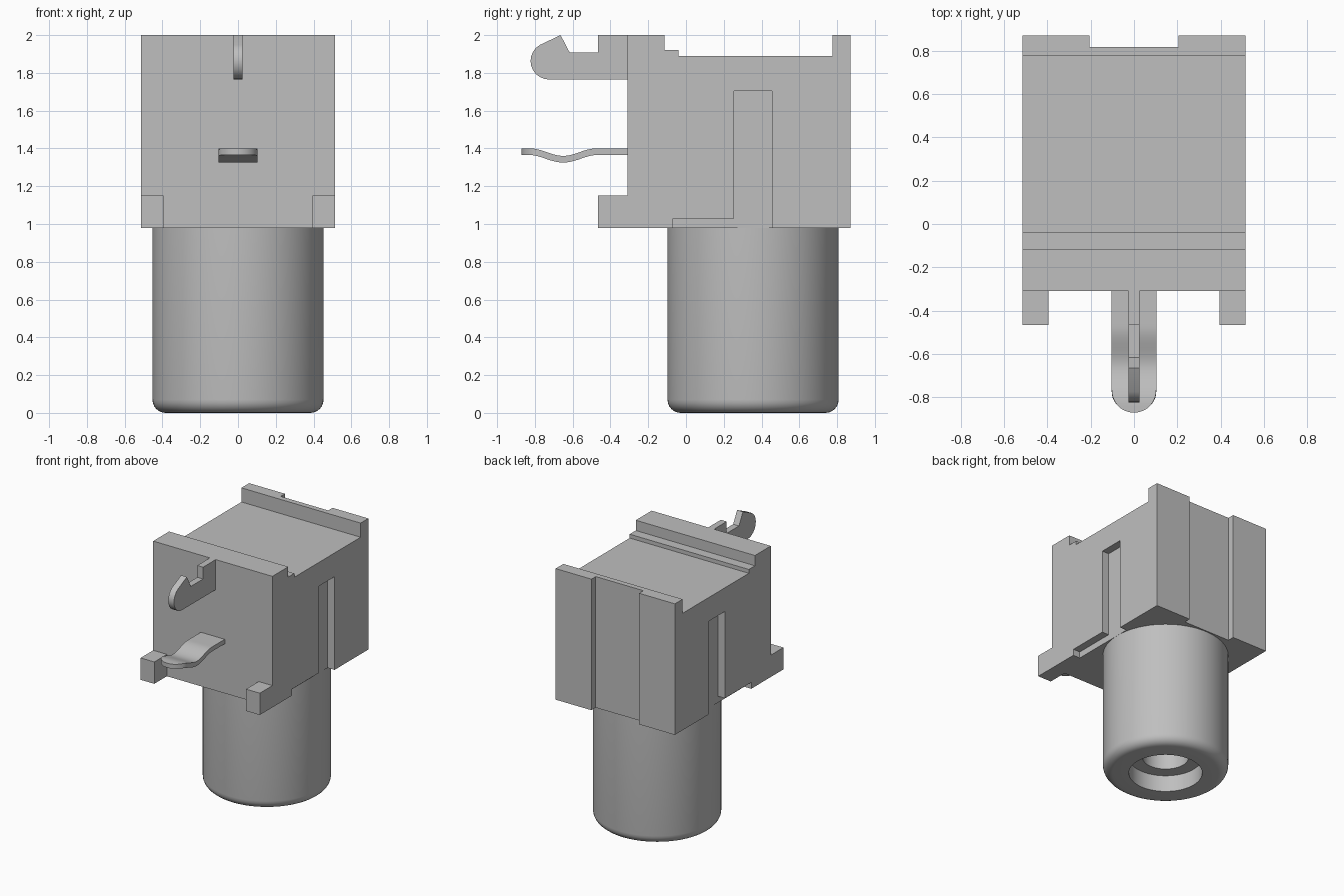
import bpy, bmesh, math

cube = bpy.data.objects.get("Cube")
if cube:
    bpy.data.objects.remove(cube, do_unlink=True)

grey = bpy.data.materials.new("light_grey")
grey.use_nodes = True
GREY = (0.52, 0.52, 0.52, 1)
grey.diffuse_color = GREY
grey.node_tree.nodes["Principled BSDF"].inputs["Base Color"].default_value = GREY


def finish(name, bm, smooth=False):
    bmesh.ops.recalc_face_normals(bm, faces=bm.faces)
    mesh = bpy.data.meshes.new(name)
    bm.to_mesh(mesh)
    bm.free()
    mesh.materials.append(grey)
    obj = bpy.data.objects.new(name, mesh)
    bpy.context.collection.objects.link(obj)
    bpy.ops.object.select_all(action="DESELECT")
    obj.select_set(True)
    bpy.context.view_layer.objects.active = obj
    if smooth:
        bpy.ops.object.shade_smooth_by_angle(angle=math.radians(35))
    return obj


def extrude_side(name, profile, x0, x1, smooth=False):
    """Extrude a (y, z) outline from x0 to x1."""
    bm = bmesh.new()
    face = bm.faces.new([bm.verts.new((x0, y, z)) for y, z in profile])
    ext = bmesh.ops.extrude_face_region(bm, geom=[face])["geom"]
    moved = [v for v in ext if isinstance(v, bmesh.types.BMVert)]
    bmesh.ops.translate(bm, verts=moved, vec=(x1 - x0, 0, 0))
    return finish(name, bm, smooth)


def rect(y0, y1, z0, z1):
    return [(y0, z0), (y1, z0), (y1, z1), (y0, z1)]


def cut(target, cutter):
    cutter.hide_render = True
    mod = target.modifiers.new("cut", "BOOLEAN")
    mod.operation = "DIFFERENCE"
    mod.solver = "EXACT"
    mod.object = cutter
    bpy.ops.object.select_all(action="DESELECT")
    target.select_set(True)
    bpy.context.view_layer.objects.active = target
    bpy.ops.object.modifier_apply(modifier=mod.name)
    bpy.data.objects.remove(cutter, do_unlink=True)


HALF, FRONT, BACK, BASE = 0.513, -0.31, 0.87, 0.98
SLOT_X = 0.453

# Housing block with stepped top
housing = extrude_side("housing", [
    (FRONT, BASE), (BACK, BASE), (BACK, 2), (0.775, 2), (0.775, 1.89),
    (-0.04, 1.89), (-0.04, 1.92), (-0.115, 1.92), (-0.115, 2), (FRONT, 2)],
    -HALF, HALF)

# Rear channel
cut(housing, extrude_side("channel_cutter", rect(0.817, 1, 0.8, 2.2), -0.205, 0.205))

# Side slots, each with a shallow ledge along the bottom edge
slot = [(-0.07, 0.8), (0.455, 0.8), (0.455, 1.705), (0.255, 1.705),
        (0.255, 1.03), (-0.07, 1.03)]
for side in (-1, 1):
    cut(housing, extrude_side("slot_cutter", slot, side * SLOT_X, side * 0.7))

# Front feet
for side, label in ((1, "left"), (-1, "right")):
    extrude_side(label + "_foot", rect(-0.465, FRONT, BASE, 1.15),
                 side * 0.395, side * HALF)

# Round socket barrel with a stepped bore, turned around its axis
R, FILLET = 0.453, 0.07
outline = [(0, 0.7), (0.167, 0.7), (0.167, 0.13), (0.265, 0.13), (0.265, 0)]
for i in range(7):
    a = math.pi / 2 * i / 6
    outline.append((R - FILLET + FILLET * math.sin(a), FILLET - FILLET * math.cos(a)))
outline += [(R, 1.0), (0, 1.0)]
bm = bmesh.new()
verts = [bm.verts.new((r, 0, z)) for r, z in outline]
edges = [bm.edges.new(pair) for pair in zip(verts, verts[1:])]
bmesh.ops.spin(bm, geom=verts + edges, cent=(0, 0, 0), axis=(0, 0, 1),
               angle=math.tau, steps=72, use_duplicate=False)
bmesh.ops.remove_doubles(bm, verts=bm.verts, dist=0.0005)
bmesh.ops.translate(bm, verts=bm.verts, vec=(0, 0.355, 0))
finish("socket_barrel", bm, smooth=True)

# Upper hooked terminal with a rounded nose
hook = [(FRONT, 1.765)]
for i in range(11):
    a = math.radians(-90 - 150 * i / 10)
    hook.append((-0.725 + 0.098 * math.cos(a), 1.863 + 0.098 * math.sin(a)))
hook += [(-0.664, 2), (-0.616, 1.908), (-0.465, 1.908), (-0.465, 2), (FRONT, 2)]
extrude_side("hook_terminal", hook, -0.025, 0.025, smooth=True)

# Lower contact tongue: wavy strip with a round tip
W, TIP = 0.103, -0.87
stations = [FRONT] + [-0.46 - 0.305 * i / 20 for i in range(21)]
stations += [TIP + W - W * math.sin(math.pi / 2 * i / 10) for i in range(1, 10)]
stations.append(TIP + 0.0003)
bm = bmesh.new()
rows = []
for y in stations:
    wave = max(-1, min(1, (y + 0.65) / 0.18))
    z = 1.383 - 0.02 * (1 + math.cos(math.pi * wave))
    over = max(0, TIP + W - y)
    w = math.sqrt(W * W - over * over)
    rows.append([bm.verts.new((-w, y, z)), bm.verts.new((w, y, z))])
for a, b in zip(rows, rows[1:]):
    bm.faces.new((a[0], a[1], b[1], b[0]))
tongue = finish("contact_tongue", bm)
solid = tongue.modifiers.new("thickness", "SOLIDIFY")
solid.thickness = 0.035
solid.offset = 0
bpy.ops.object.modifier_apply(modifier=solid.name)
bpy.ops.object.shade_smooth_by_angle(angle=math.radians(35))
